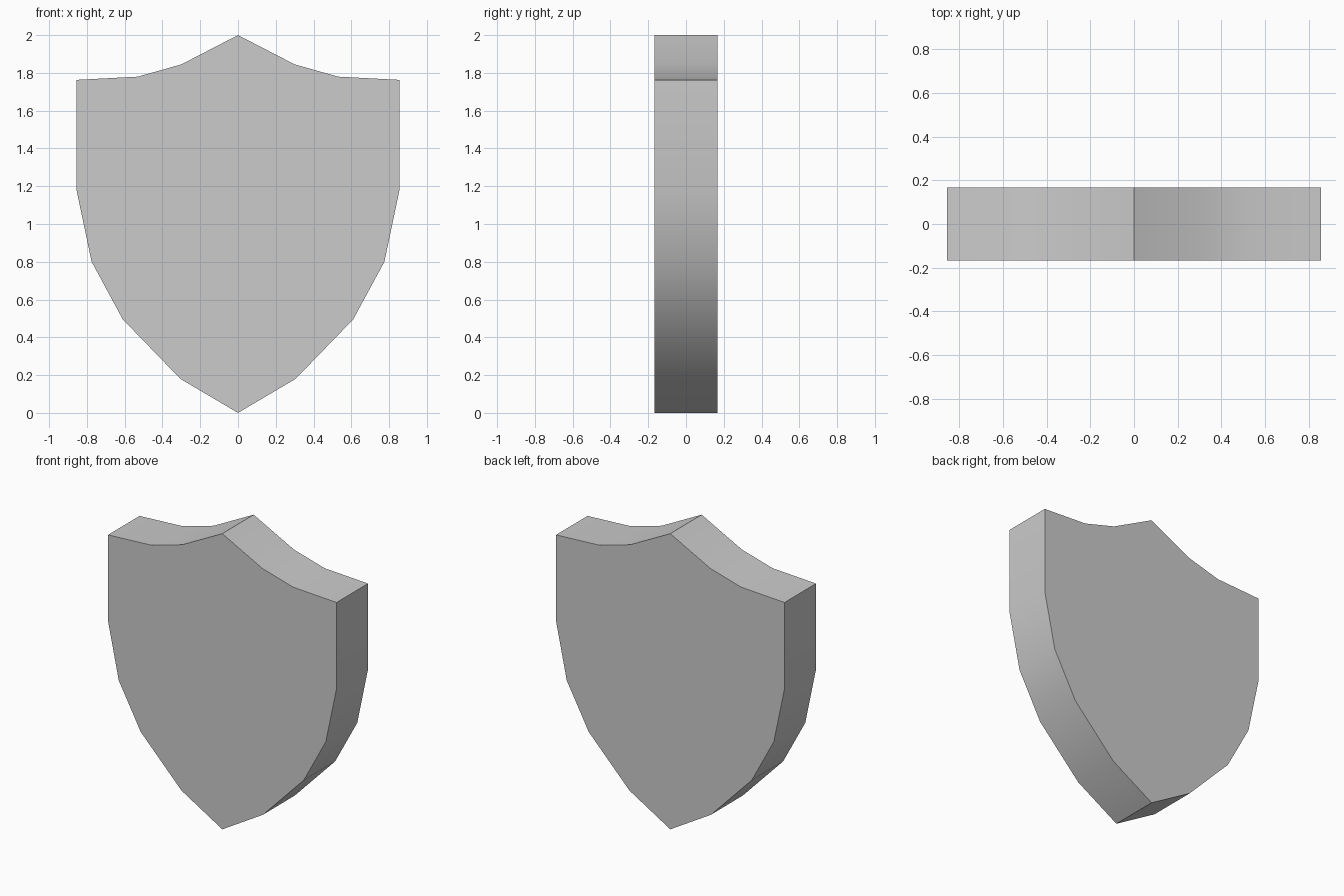
import bpy, bmesh, math

if "Cube" in bpy.data.objects:
    bpy.data.objects.remove(bpy.data.objects["Cube"])

HALF_DEPTH = 0.168

# Right half of the shield outline (x, z), from top peak to bottom tip
half = [(0, 2), (0.30, 1.845), (0.53, 1.78), (0.855, 1.763), (0.855, 1.18),
        (0.775, 0.80), (0.61, 0.495), (0.305, 0.18), (0, 0)]

# Full outline: mirror the half, skipping the two points on the centre line
outline = half + [(-x, z) for x, z in reversed(half[1:-1])]

# Shield slab: front face extruded straight back
bm = bmesh.new()
front = bm.faces.new([bm.verts.new((x, -HALF_DEPTH, z)) for x, z in outline])
back = bmesh.ops.extrude_face_region(bm, geom=[front], use_keep_orig=True)["geom"]
bmesh.ops.translate(bm, vec=(0, 2 * HALF_DEPTH, 0),
                    verts=[g for g in back if isinstance(g, bmesh.types.BMVert)])
bmesh.ops.recalc_face_normals(bm, faces=bm.faces)

mesh = bpy.data.meshes.new("shield")
bm.to_mesh(mesh)
bm.free()
shield = bpy.data.objects.new("shield", mesh)
bpy.context.collection.objects.link(shield)

# Smooth rim with sharp corners
bpy.context.view_layer.objects.active = shield
shield.select_set(True)
bpy.ops.object.shade_smooth_by_angle(angle=math.radians(30))
